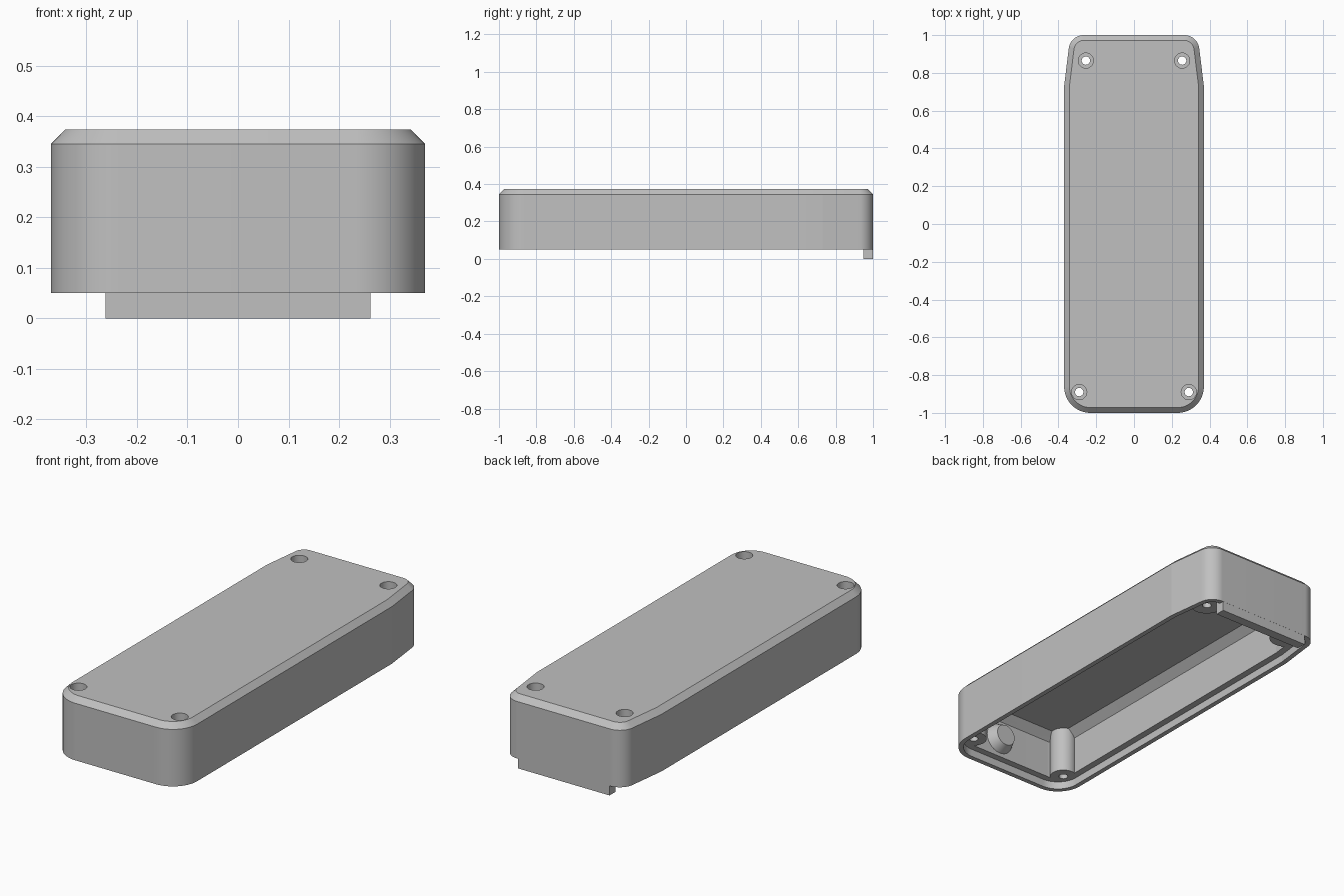
import bpy, bmesh, math
from mathutils import Matrix

cube = bpy.data.objects.get("Cube")
if cube:
    bpy.data.objects.remove(cube, do_unlink=True)

grey = bpy.data.materials.new("grey plastic")
grey.use_nodes = True
COLOUR = (0.53, 0.53, 0.53, 1)
grey.diffuse_color = COLOUR
grey.node_tree.nodes["Principled BSDF"].inputs["Base Color"].default_value = COLOUR


def make_object(name, bm):
    bmesh.ops.recalc_face_normals(bm, faces=bm.faces)
    mesh = bpy.data.meshes.new(name)
    bm.to_mesh(mesh)
    bm.free()
    mesh.materials.append(grey)
    obj = bpy.data.objects.new(name, mesh)
    bpy.context.collection.objects.link(obj)
    return obj


def arc(cx, cy, radius, inset, start, end, steps=24):
    """Corner arc moved inward, keeping a small minimum radius."""
    r = max(radius - inset, 0.02)
    shift = inset - (radius - r)
    cx, cy = cx - shift, cy - math.copysign(shift, cy)
    angles = [math.radians(start + (end - start) * i / steps) for i in range(steps + 1)]
    return [(cx + r * math.cos(a), cy + r * math.sin(a)) for a in angles]


def outline(inset):
    """Plan of the case: round front corners, tapered back end."""
    half = arc(0.23, -0.86, 0.14, inset, -90, 0)
    half.append((0.37 - inset, 0.73 - 0.06 * inset))
    half += arc(0.266, 0.92, 0.08, inset, 7, 90)
    return half + [(-x, y) for x, y in reversed(half)]


def cylinder(name, x, y, z0, z1, r, r_top=None):
    bm = bmesh.new()
    bmesh.ops.create_cone(bm, cap_ends=True, segments=64, radius1=r,
                          radius2=r if r_top is None else r_top, depth=z1 - z0,
                          matrix=Matrix.Translation((x, y, (z0 + z1) / 2)))
    return make_object(name, bm)


def combine(target, tool, operation):
    mod = target.modifiers.new(tool.name, "BOOLEAN")
    mod.operation, mod.object, mod.solver = operation, tool, "EXACT"
    bpy.context.view_layer.objects.active = target
    bpy.ops.object.modifier_apply(modifier=mod.name)
    bpy.data.objects.remove(tool, do_unlink=True)


# Hollow shell: ceiling, inner wall, ledge, rim, outer wall, chamfer, top
levels = [(0.10, 0.33), (0.06, 0.29), (0.06, 0.09), (0.025, 0.09),
          (0.025, 0.05), (0, 0.05), (0, 0.345), (0.028, 0.373)]
bm = bmesh.new()
rings = [[bm.verts.new((x, y, z)) for x, y in outline(d)] for d, z in levels]
for low, high in zip(rings, rings[1:]):
    for i in range(len(low)):
        j = (i + 1) % len(low)
        bm.faces.new((low[i], low[j], high[j], high[i]))
bm.faces.new(rings[0])
bm.faces.new(rings[-1])
case = make_object("case_shell", bm)

# Screw bosses with stepped holes in the four corners
for x, y, boss in ((0.255, 0.865, 0.08), (0.29, -0.89, 0.065)):
    for side in (-1, 1):
        combine(case, cylinder("boss", side * x, y, 0.09, 0.342, boss), "UNION")
        combine(case, cylinder("screw_hole", side * x, y, -0.1, 0.5, 0.022), "DIFFERENCE")
        combine(case, cylinder("head_recess", side * x, y, 0.2, 0.5, 0.04), "DIFFERENCE")

# Tapered stud on the inside of the front wall
stud = cylinder("front_stud", 0, 0, 0, 0.06, 0.085, 0.055)
stud.data.transform(Matrix.Translation((0.08, -0.95, 0.19)) @ Matrix.Rotation(-math.pi / 2, 4, "X"))

# Tab hanging below the back edge
bm = bmesh.new()
bmesh.ops.create_cube(bm, size=1, matrix=Matrix.Translation((0, 0.9745, 0.045))
                      @ Matrix.Diagonal((0.525, 0.05, 0.09, 1)))
tab = make_object("back_tab", bm)

# Smooth the rounded corners and holes, keep the other edges crisp
bpy.ops.object.select_all(action="DESELECT")
for obj in (case, stud, tab):
    obj.select_set(True)
bpy.context.view_layer.objects.active = case
bpy.ops.object.shade_smooth_by_angle(angle=math.radians(6.5))
